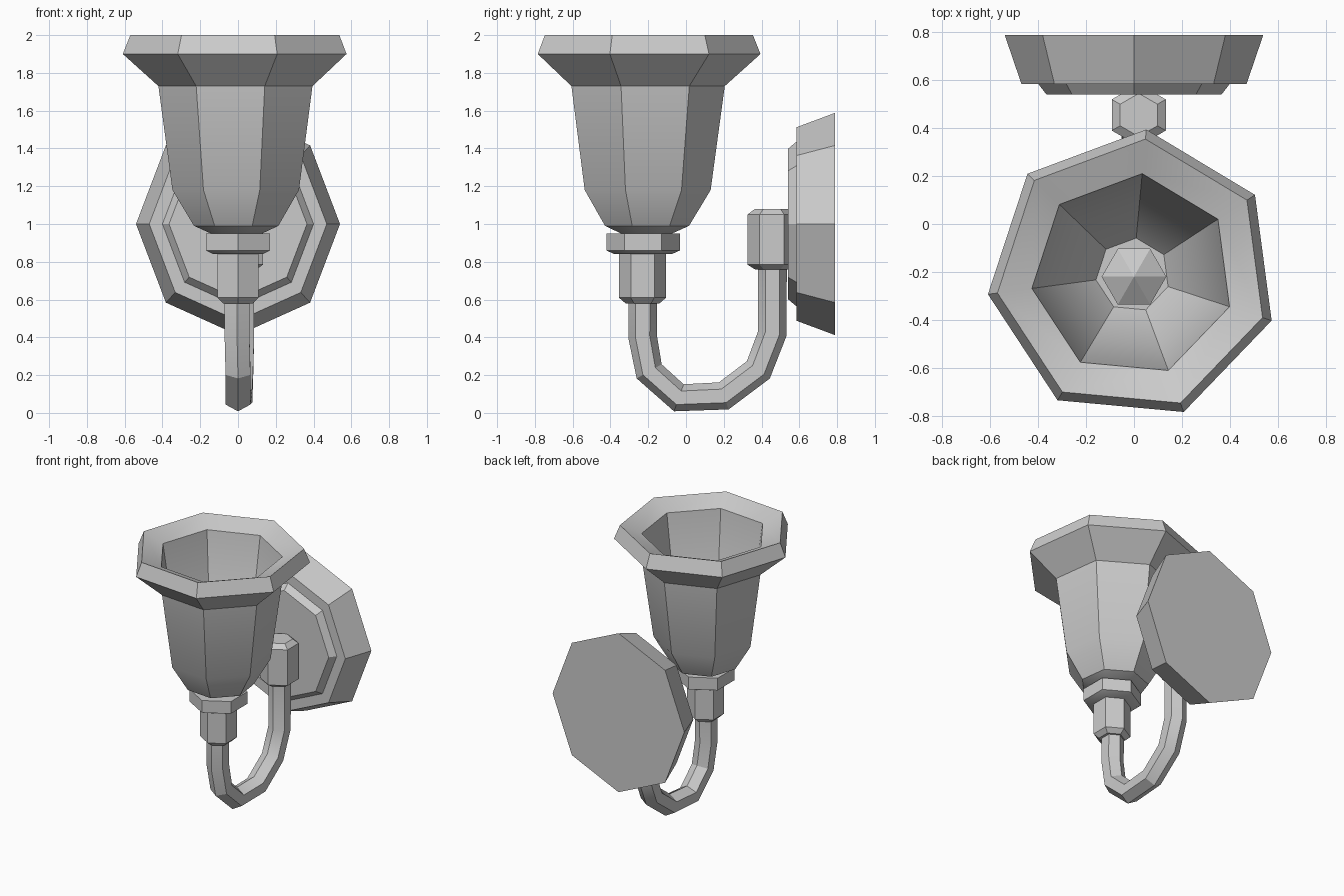
import bpy, bmesh, math
from mathutils import Vector

old = bpy.data.objects.get("Cube")
if old:
    bpy.data.objects.remove(old, do_unlink=True)

grey = bpy.data.materials.new("plain grey")
grey.use_nodes = True
grey.diffuse_color = (0.6, 0.6, 0.6, 1)
grey.node_tree.nodes["Principled BSDF"].inputs["Base Color"].default_value = (0.6, 0.6, 0.6, 1)


def skin(name, rings):
    """Bridge a list of equal point rings, cap both ends, make an object."""
    bm = bmesh.new()
    loops = [[bm.verts.new(p) for p in ring] for ring in rings]
    n = len(loops[0])
    for a, b in zip(loops, loops[1:]):
        for i in range(n):
            j = (i + 1) % n
            bm.faces.new((a[i], a[j], b[j], b[i]))
    bm.faces.new(loops[0][::-1])
    bm.faces.new(loops[-1])
    bmesh.ops.remove_doubles(bm, verts=bm.verts, dist=0.0005)
    bmesh.ops.recalc_face_normals(bm, faces=bm.faces)
    mesh = bpy.data.meshes.new(name)
    bm.to_mesh(mesh)
    bm.free()
    mesh.materials.append(grey)
    obj = bpy.data.objects.new(name, mesh)
    bpy.context.collection.objects.link(obj)
    bpy.ops.object.select_all(action="DESELECT")
    obj.select_set(True)
    bpy.context.view_layer.objects.active = obj
    bpy.ops.object.shade_smooth_by_angle(angle=math.radians(30))
    return obj


def circle(sides, start):
    angles = [math.radians(start) + math.tau * i / sides for i in range(sides)]
    return [(math.cos(a), math.sin(a)) for a in angles]


def turned(name, sides, start, centre, profile):
    """Faceted upright part from (radius, height) pairs."""
    x, y = centre
    return skin(name, [[(x + r * c, y + r * s, z) for c, s in circle(sides, start)]
                       for r, z in profile])


# Seven-sided flared shade: outside, rolled rim, then hollow inside
turned("shade", 7, 84.7, (-0.005, -0.213), [
    (0.14, 0.95), (0.23, 0.99), (0.345, 1.18), (0.42, 1.73), (0.61, 1.9),
    (0.57, 2.0), (0.425, 1.94), (0.315, 1.2), (0.155, 1.01)])

# Pointed lamp stub on the shade floor
turned("lamp_stub", 6, 0, (0, -0.22), [(0.135, 0.97), (0.135, 1.03), (0.002, 1.11)])

# Hexagonal collar and socket below the shade
turned("collar", 6, 90, (0, -0.227), [(0.15, 0.84), (0.195, 0.86), (0.195, 0.95)])
turned("socket", 6, 90, (0, -0.23), [(0.09, 0.58), (0.125, 0.61), (0.125, 0.86)])

# Hexagonal bracket against the wall plate
turned("bracket", 6, 90, (0.02, 0.455), [
    (0.09, 0.76), (0.13, 0.785), (0.13, 1.05), (0.09, 1.08)])

# Curved arm: hexagon swept along a hook-shaped path
path = [Vector(p) for p in (
    (-0.005, -0.228, 0.62), (-0.005, -0.23, 0.405), (0, -0.195, 0.22),
    (0, -0.038, 0.08), (0.01, 0.2, 0.09), (0.015, 0.383, 0.228),
    (0.02, 0.457, 0.42), (0.02, 0.458, 0.8))]
side = Vector((1, 0, 0))
rings = []
for i, p in enumerate(path):
    before = (p - path[max(i - 1, 0)]).normalized()
    after = (path[min(i + 1, len(path) - 1)] - p).normalized()
    along = (before + after).normalized()
    out = along.cross(side).normalized()
    rings.append([p + 0.076 * (out * c + side * s) for c, s in circle(6, 0)])
skin("arm", rings)

# Stepped octagonal wall plate, slightly taller than wide
plate = [(0.365, 0.54), (0.40, 0.585), (0.47, 0.585), (0.54, 0.79)]
skin("wall_plate", [[(r * c, y, 1 + 1.09 * r * s) for c, s in circle(8, 0)]
                    for r, y in plate])
